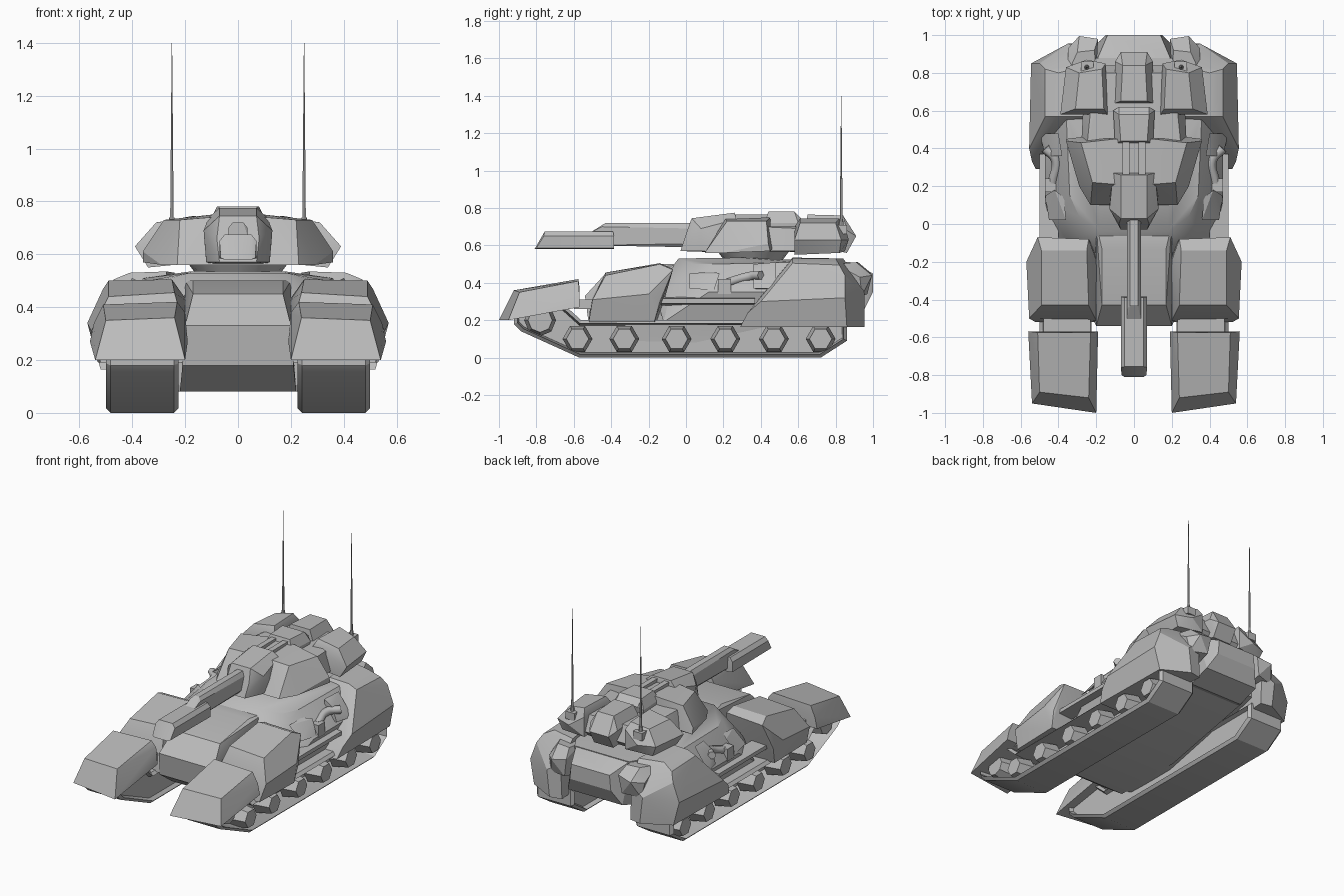
import bpy
import bmesh
import math
from mathutils import Matrix

cube = bpy.data.objects.get("Cube")
if cube:
    bpy.data.objects.remove(cube, do_unlink=True)

grey = bpy.data.materials.new("armour_grey")
grey.use_nodes = True
grey.diffuse_color = (.5, .5, .5, 1)
grey.node_tree.nodes["Principled BSDF"].inputs["Base Color"].default_value = (.5, .5, .5, 1)
mesh_parts = []


def add_object(name, data, mirrored):
    """Link a part and optionally mirror it to the other side."""
    data.materials.append(grey)
    part = bpy.data.objects.new(name, data)
    bpy.context.scene.collection.objects.link(part)
    if mirrored:
        part.modifiers.new("Mirror", 'MIRROR').use_mirror_merge = False
    if part.type == 'MESH':
        mesh_parts.append(part)
    return part


def finish(name, bm, mirrored):
    bmesh.ops.recalc_face_normals(bm, faces=bm.faces)
    mesh = bpy.data.meshes.new(name)
    bm.to_mesh(mesh)
    bm.free()
    return add_object(name, mesh, mirrored)


def plate(name, points, central=False):
    """Faceted convex armour: one central block, or one block per side."""
    if central:
        points = points + [(-x, y, z) for x, y, z in points]
    bm = bmesh.new()
    for point in points:
        bm.verts.new(point)
    bmesh.ops.convex_hull(bm, input=bm.verts)
    loose = [v for v in bm.verts if not v.link_faces]
    bmesh.ops.delete(bm, geom=loose, context='VERTS')
    bmesh.ops.dissolve_limit(bm, angle_limit=math.radians(4), verts=bm.verts, edges=bm.edges)
    return finish(name, bm, not central)


def box(name, xs, ys, zs, central=False):
    return plate(name, [(x, y, z) for x in xs for y in ys for z in zs], central)


def cone(name, place, sides, lower, upper, height, axis='Z', mirrored=True):
    bm = bmesh.new()
    turn = Matrix.Rotation(math.pi / 2, 4, 'Y') if axis == 'X' else Matrix()
    bmesh.ops.create_cone(bm, cap_ends=True, segments=sides, radius1=lower, radius2=upper,
                          depth=height, matrix=Matrix.Translation(place) @ turn)
    return finish(name, bm, mirrored)


def track(name, profile, inner, outer):
    """Chamfered track loop with recessed side walls."""
    bm = bmesh.new()
    face = bm.faces.new([bm.verts.new((inner, y, z)) for y, z in profile])
    extruded = bmesh.ops.extrude_face_region(bm, geom=[face])["geom"]
    for v in extruded:
        if isinstance(v, bmesh.types.BMVert):
            v.co.x = outer
    bmesh.ops.recalc_face_normals(bm, faces=bm.faces)
    rims = [e for e in bm.edges if e.verts[0].co.x == e.verts[1].co.x]
    bmesh.ops.bevel(bm, geom=rims, offset=.018, segments=1, affect='EDGES')
    bm.normal_update()
    for side, depth in ((1, .17), (-1, .03)):
        walls = [f for f in bm.faces if f.normal.x * side > .99]
        bmesh.ops.inset_individual(bm, faces=walls, thickness=.01, depth=-depth)
    return finish(name, bm, True)


# Tracks and running gear
track("track", [(-.92, .24), (-.92, .18), (-.88, .14), (-.57, 0), (.72, 0), (.86, .09),
                (.86, .2), (-.56, .2), (-.66, .29), (-.84, .29)], .225, .5)
for y in (-.58, -.33, -.05, .21, .47, .72):
    cone("road_wheel", (.445, y, .1), 6, .08, .06, .11, 'X')
cone("front_sprocket", (.43, -.78, .2), 8, .085, .065, .11, 'X')

# Front track guards
plate("front_track_guard", [
    (.19, -.57, .27), (.56, -.57, .27), (.2, -.57, .38), (.545, -.57, .34),
    (.23, -.575, .42), (.51, -.575, .41), (.24, -.92, .36), (.5, -.89, .35),
    (.2, -1, .2), (.54, -.95, .2)])
box("guard_link", (.23, .48), (-.6, -.48), (.26, .31))

# Middle fenders
plate("middle_fender", [
    (.25, -.14, .505), (.49, -.14, .5), (.24, -.43, .455), (.49, -.43, .44),
    (.57, -.2, .34), (.555, -.5, .31), (.24, -.08, .48), (.51, -.07, .47),
    (.2, -.51, .3), (.2, -.52, .19), (.52, -.52, .19), (.53, -.17, .19),
    (.2, -.15, .19), (.19, -.22, .42), (.54, -.14, .3)])

# Hull
plate("hull_bow", [
    (.17, -.13, .5), (.17, -.43, .45), (.2, -.54, .33), (.21, -.52, .18),
    (.22, -.38, .08), (.22, .12, .08), (.2, 0, .5), (.22, .8, .22)], True)
plate("hull_deck", [
    (.18, -.04, .53), (.29, .04, .5), (.34, .15, .5), (.36, .6, .51), (.2, .88, .51),
    (.18, .3, .535), (.21, -.17, .36), (.36, -.08, .36), (.47, .12, .35), (.47, .45, .35),
    (.42, -.12, .19), (.42, .5, .19), (.25, .85, .25)], True)
plate("lower_hull_side", [
    (.33, -.3, .09), (.33, .05, .08), (.33, .45, .17), (.2, -.35, .08), (.2, .05, .08),
    (.2, .45, .17), (.35, -.35, .25), (.35, .45, .25), (.2, -.35, .25), (.2, .45, .25)])
plate("engine_housing", [
    (.16, .9, .5), (.14, 1, .45), (.15, 1, .35), (.2, .86, .51),
    (.2, .95, .25), (.2, .8, .2), (.2, .5, .3)], True)
plate("side_shelf", [
    (.4, -.18, .325), (.5, -.16, .315), (.5, .37, .315), (.4, .37, .325),
    (.4, -.18, .28), (.5, -.16, .29), (.5, .37, .29), (.4, .37, .28)])
plate("deck_side_box", [
    (.36, .02, .45), (.45, .02, .37), (.47, .15, .36), (.37, .14, .46), (.42, .18, .45)])

# Rear armour
plate("rear_side_armour", [
    (.27, .57, .535), (.41, .57, .53), (.4, .8, .53), (.24, .84, .53),
    (.47, .57, .505), (.47, .82, .495), (.555, .4, .3), (.545, .85, .32),
    (.5, .85, .44), (.52, .29, .165), (.51, .86, .165), (.3, .29, .165), (.35, .955, .34),
    (.33, .955, .165), (.26, .94, .4), (.25, .94, .165), (.54, .33, .24)])
plate("exhaust_pod", [
    (.19, .98, .46), (.29, .995, .44), (.35, .93, .43), (.21, .92, .51), (.3, .91, .51),
    (.21, .97, .34), (.33, .94, .33), (.2, .8, .5), (.35, .8, .5), (.2, .8, .3)])

# Side pipes with their sockets
plate("pipe_socket", [
    (.38, .36, .5), (.47, .36, .37), (.4, .48, .51), (.5, .48, .37), (.38, .36, .36),
    (.44, .36, .46)])
box("pipe_end_box", (.4, .47), (.17, .24), (.34, .42))
pipe = bpy.data.curves.new("side_pipe", 'CURVE')
pipe.dimensions = '3D'
pipe.bevel_depth = .026
pipe.bevel_resolution = 1
pipe.use_fill_caps = True
spline = pipe.splines.new('BEZIER')
spline.bezier_points.add(2)
for knot, place in zip(spline.bezier_points, [(.47, .4, .44), (.415, .34, .435), (.43, .22, .4)]):
    knot.co = place
    knot.handle_left_type = knot.handle_right_type = 'AUTO'
add_object("side_pipe", pipe, True)

# Turret
cone("turret_ring", (0, .36, .54), 16, .14, .2, .08, mirrored=False)
plate("turret_body", [
    (.12, .1, .56), (.23, .1, .56), (.29, .2, .56), (.36, .45, .57), (.36, .44, .61),
    (.1, .21, .74), (.22, .22, .73), (.28, .43, .73), (.1, .45, .75), (.28, .46, .58)], True)
plate("turret_bustle", [
    (.25, .4, .7), (.28, .4, .57), (.27, .6, .57), (.23, .6, .69),
    (.16, .8, .7), (.2, .84, .6), (.15, .8, .56)], True)
plate("bustle_pod", [
    (.16, .61, .745), (.31, .61, .72), (.29, .8, .72), (.17, .82, .745),
    (.39, .58, .63), (.36, .83, .63), (.34, .58, .55), (.33, .82, .56),
    (.14, .58, .57), (.15, .85, .57), (.25, .87, .63), (.14, .58, .7), (.15, .85, .7)])
plate("rear_hatch", [
    (.07, .65, .765), (.1, .64, .7), (.06, .84, .76), (.1, .86, .68),
    (.07, .91, .65), (.07, .86, .56), (.1, .64, .6)], True)
plate("front_hatch", [
    (.07, .44, .78), (.08, .58, .78), (.1, .42, .72), (.11, .6, .72), (.08, .62, .74),
    (.1, .45, .65), (.1, .6, .65)], True)
box("hatch_rod", (.025, .06), (.25, .45), (.73, .765))

# Gun
plate("mantlet", [
    (.07, .26, .775), (.07, .03, .745), (.11, .27, .74), (.13, .08, .69),
    (.12, .08, .57), (.07, -.03, .57), (.08, 0, .66), (.12, .27, .56)], True)
plate("barrel", [
    (.02, .05, .72), (.036, .05, .69), (.036, .05, .61), (.02, .05, .59),
    (.02, -.43, .72), (.036, -.45, .7), (.036, -.51, .67), (.036, -.52, .6)], True)
plate("muzzle_sleeve", [
    (.05, -.39, .675), (.07, -.385, .65), (.07, -.385, .585), (.05, -.385, .58),
    (.05, -.755, .675), (.07, -.76, .65), (.065, -.8, .585), (.05, -.81, .58)], True)

# Antennas
box("antenna_base", (.215, .28), (.79, .86), (.66, .71))
cone("antenna_mount", (.25, .83, .72), 8, .014, .01, .04)
cone("antenna", (.25, .83, 1.05), 6, .008, .001, .7)

# Soft shading with crisp edges
bpy.ops.object.select_all(action='DESELECT')
for part in mesh_parts:
    part.select_set(True)
bpy.context.view_layer.objects.active = mesh_parts[0]
bpy.ops.object.shade_smooth_by_angle(angle=math.radians(25))
